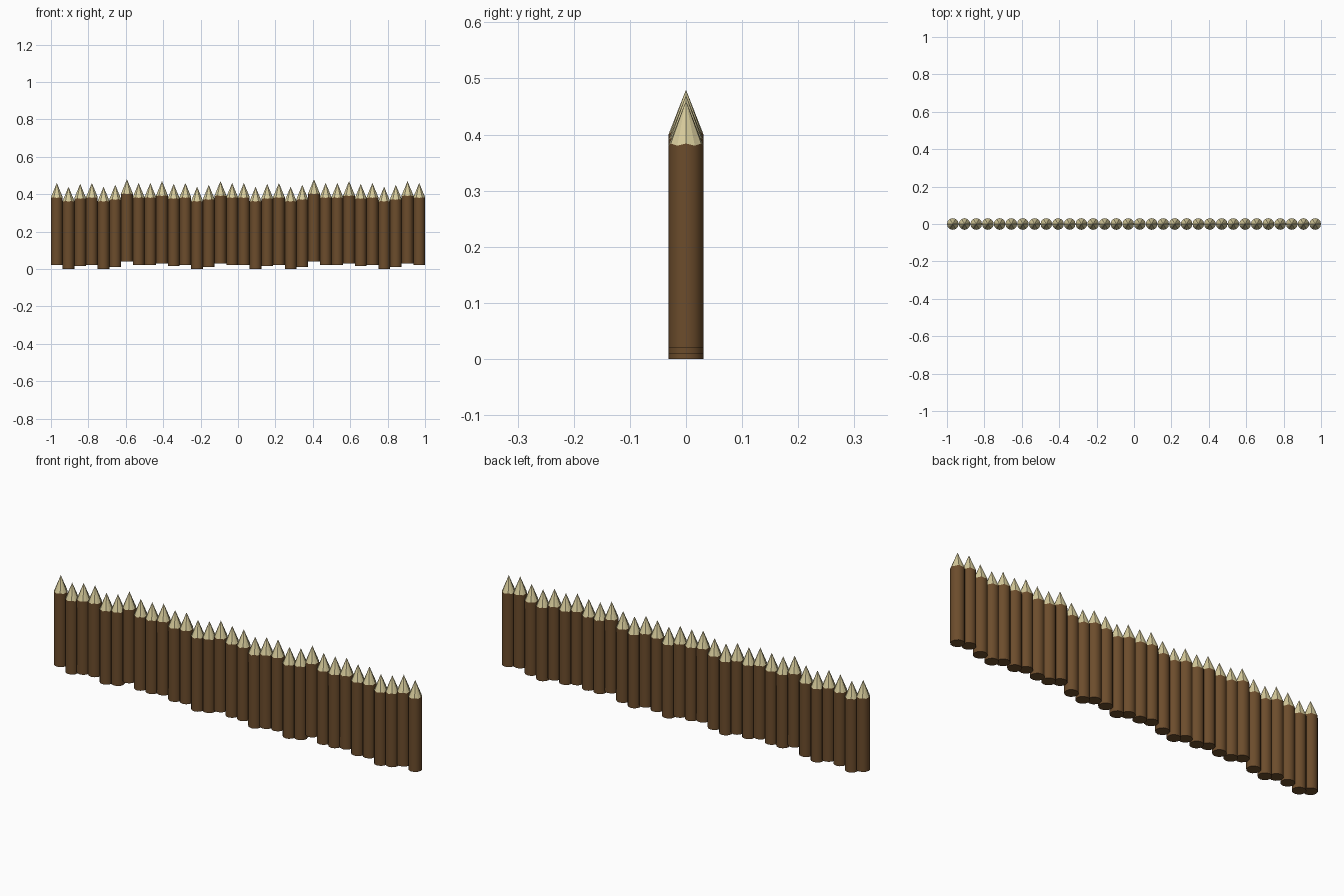
import bpy, bmesh, math

if "Cube" in bpy.data.objects:
    bpy.data.objects.remove(bpy.data.objects["Cube"])

SIDES = 12
RADIUS = 0.03125
SHOULDER = 0.362
TIP = 0.44
# vertical offsets of 16 stakes, repeated for both halves of the fence
OFFSETS = [0.02, 0, 0.015, 0.02, 0, 0.01, 0.04, 0.02,
           0.02, 0.03, 0.015, 0.02, 0, 0.01, 0.03, 0.02]


def material(name, color):
    m = bpy.data.materials.new(name)
    m.diffuse_color = (*color, 1)
    m.use_nodes = True
    m.node_tree.nodes["Principled BSDF"].inputs["Base Color"].default_value = m.diffuse_color
    return m


def stake_mesh():
    bm = bmesh.new()

    def ring(z, wave=0.0):
        return [bm.verts.new((RADIUS * math.cos(a), RADIUS * math.sin(a),
                              z + wave * (-1) ** i))
                for i, a in enumerate(2 * math.pi * k / SIDES for k in range(SIDES))]

    low, high = ring(0), ring(SHOULDER, 0.002)
    tip = bm.verts.new((0, 0, TIP))
    bm.faces.new(low[::-1])
    for i in range(SIDES):
        j = (i + 1) % SIDES
        # bark side
        side = bm.faces.new((low[i], low[j], high[j], high[i]))
        side.smooth = True
        # sharpened bare wood facet
        bm.faces.new((high[i], high[j], tip)).material_index = 1
    # crisp edges at the foot and where the bark is cut
    for e in bm.edges:
        if len({f.smooth for f in e.link_faces}) > 1:
            e.smooth = False
    mesh = bpy.data.meshes.new("stake")
    bm.to_mesh(mesh)
    bm.free()
    mesh.materials.append(material("bark", (0.15, 0.073, 0.025)))
    mesh.materials.append(material("bare_wood", (0.68, 0.6, 0.33)))
    return mesh


# row of touching stakes
mesh = stake_mesh()
for i, z in enumerate(OFFSETS * 2):
    stake = bpy.data.objects.new(f"stake_{i + 1:02d}", mesh)
    stake.location = (-1 + RADIUS * (2 * i + 1), 0, z)
    bpy.context.collection.objects.link(stake)
